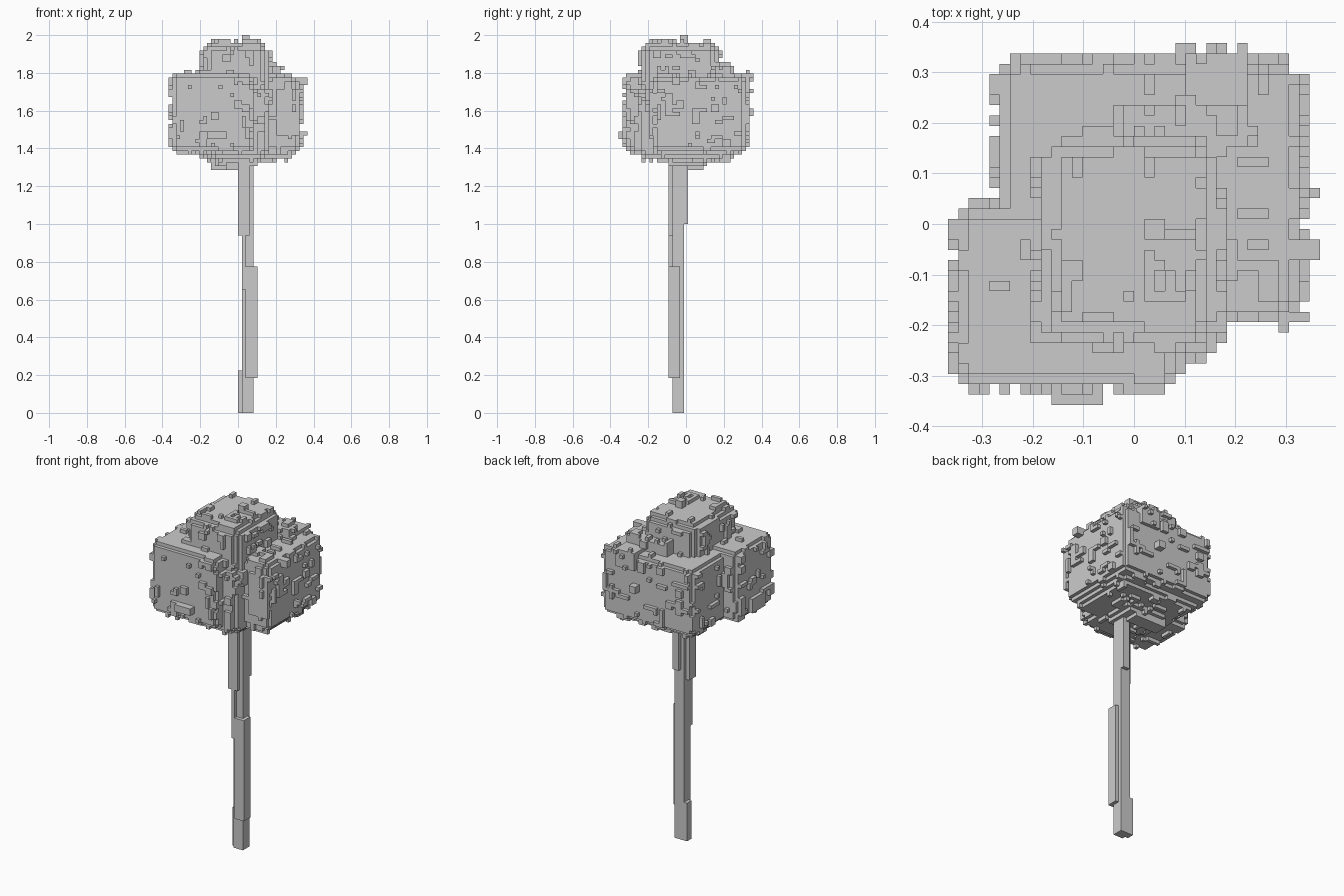
import bpy
import bmesh
import random
from math import floor
from mathutils import Vector

random.seed(5)
S = 2 / 98                      # edge length of one cube
GRID = (36, 35, 98)             # cubes along x, y, z
ORIGIN = Vector((-18, -17.5, 0))
DIRS = [Vector(d) for d in ((1, 0, 0), (-1, 0, 0), (0, 1, 0),
                            (0, -1, 0), (0, 0, 1), (0, 0, -1))]

cube = bpy.data.objects.get("Cube")
if cube:
    bpy.data.objects.remove(cube, do_unlink=True)


def shift(cell, step):
    return tuple(int(c + d) for c, d in zip(cell, step))


def block(x, y, z):
    """All cells in half-open index ranges."""
    return {(i, j, k) for i in range(*x) for j in range(*y) for k in range(*z)}


def to_range(axis, lo, hi):
    o = ORIGIN[axis]
    return floor(lo / S - o + 0.5), floor(hi / S - o + 0.5)


def box(x, y, z):
    """Block given in scene units."""
    return block(*(to_range(a, *r) for a, r in enumerate((x, y, z))))


def lobe(x, y, z, radius):
    """Box of cells with rounded, stepped edges."""
    cells = box(x, y, z)
    lo = Vector([min(c[a] for c in cells) for a in range(3)])
    hi = Vector([max(c[a] for c in cells) for a in range(3)])
    mid, r = (lo + hi) / 2, radius / S
    half = (hi - lo) / 2 + Vector((0.5, 0.5, 0.5))

    def inside(c):
        q = [max(abs(c[a] - mid[a]) - max(half[a] - r, 0), 0) for a in range(3)]
        return Vector(q).length <= r
    return {c for c in cells if inside(c)}


def add_patches(cells, count):
    """Raise small one-cube-thick leaf patches on the outside."""
    base = set(cells)
    skin = [(c, d) for c in sorted(base) for d in DIRS if shift(c, d) not in base]
    for c, d in random.sample(skin, min(count, len(skin))):
        t1, t2 = [e for e in DIRS if abs(e.dot(d)) < 0.5 and sum(e) > 0]
        a, b = random.choice([(1, 1), (1, 1), (1, 1), (1, 2), (2, 1), (1, 3),
                              (3, 1), (2, 2), (1, 4), (4, 1), (2, 4)])
        for u in range(a):
            for v in range(b):
                foot = shift(c, t1 * u + t2 * v)
                tip = shift(foot, d)
                if (foot in base and tip not in base
                        and all(0 <= tip[n] < GRID[n] for n in range(3))):
                    cells.add(tip)


def build(name, cells):
    """Skin the cells, merging flat areas."""
    bm = bmesh.new()
    verts = {}

    def vert(p):
        key = tuple(round(v) for v in p)
        if key not in verts:
            verts[key] = bm.verts.new((Vector(key) + ORIGIN) * S)
        return verts[key]

    half = Vector((0.5, 0.5, 0.5))
    for c in sorted(cells):
        centre = Vector(c) + half
        for d in DIRS:
            if shift(c, d) in cells:
                continue
            u = Vector((d.y, d.z, d.x))
            w = d.cross(u)
            bm.faces.new([vert(centre + (d + u * a + w * b) / 2)
                          for a, b in ((-1, -1), (1, -1), (1, 1), (-1, 1))])
    bmesh.ops.dissolve_limit(bm, angle_limit=0.01, verts=bm.verts[:],
                             edges=bm.edges[:])
    mesh = bpy.data.meshes.new(name)
    bm.to_mesh(mesh)
    bm.free()
    obj = bpy.data.objects.new(name, mesh)
    bpy.context.collection.objects.link(obj)


# Trunk: a thin column with bark slabs
trunk = block((19, 22), (14, 17), (0, 70))
trunk |= block((18, 19), (15, 17), (0, 11))      # foot
trunk |= block((20, 23), (13, 16), (9, 38))      # lower slab
trunk |= block((19, 20), (13, 16), (32, 48))     # middle strip
trunk |= block((18, 21), (13, 16), (46, 70))     # upper front slab
trunk |= block((20, 22), (14, 18), (49, 70))     # upper back slab
build("trunk", trunk)

# Crown: overlapping rounded lobes
crown = lobe((-0.35, 0.08), (-0.32, 0.04), (1.39, 1.79), 0.045)     # front
crown |= lobe((-0.27, 0.33), (-0.18, 0.32), (1.38, 1.77), 0.04)     # back
crown |= lobe((-0.18, 0.17), (-0.24, 0.17), (1.6, 1.96), 0.075)     # top
crown |= lobe((-0.17, 0.16), (-0.25, 0.2), (1.34, 1.74), 0.06)      # core
crown |= lobe((-0.2, 0.29), (-0.16, 0.25), (1.35, 1.5), 0.04)       # underside
crown |= lobe((-0.13, 0.12), (-0.1, 0.12), (1.31, 1.5), 0.04)       # lowest step
crown |= box((-0.04, 0.22), (0.16, 0.23), (1.7, 1.84))              # back shoulder
crown |= box((0.11, 0.22), (0.19, 0.34), (1.7, 1.8))                # back corner
crown |= box((0.2, 0.32), (-0.2, -0.17), (1.46, 1.72))              # right face slab
add_patches(crown, 330)

# Outermost leaf tips
for tip in (((0.3, 0.37), (-0.07, -0.03), (1.74, 1.78)),
            ((0.3, 0.37), (0.06, 0.08), (1.46, 1.48)),
            ((-0.37, -0.3), (-0.22, -0.09), (1.4, 1.48)),
            ((-0.17, -0.07), (-0.36, -0.3), (1.44, 1.48)),
            ((0.08, 0.12), (0.3, 0.36), (1.58, 1.62)),
            ((0.02, 0.06), (-0.03, 0.01), (1.9, 2.0)),
            ((-0.15, 0.07), (0.0, 0.1), (1.29, 1.35))):
    crown |= box(*tip)
build("leaf_crown", crown)
